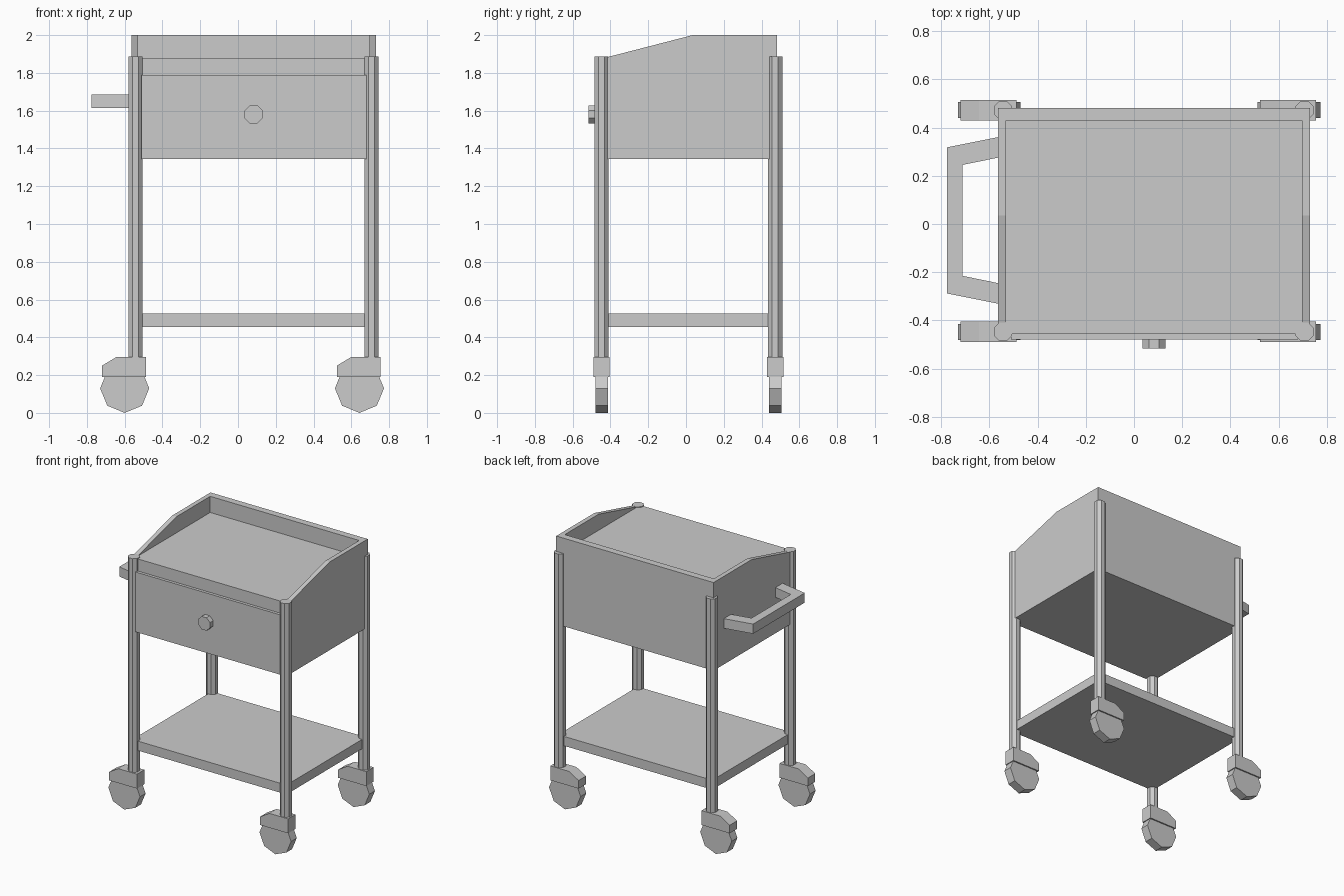
import bpy, bmesh, math
from mathutils import Vector

if "Cube" in bpy.data.objects:
    bpy.data.objects.remove(bpy.data.objects["Cube"])


def prism(name, pts, axis, lo, hi):
    """Extrude a 2D outline along axis; pts are (y,z), (x,z) or (x,y)."""
    def place(p, d):
        a, b = p
        return Vector({'x': (d, a, b), 'y': (a, d, b), 'z': (a, b, d)}[axis])
    bm = bmesh.new()
    face = bm.faces.new([bm.verts.new(place(p, lo)) for p in pts])
    ext = bmesh.ops.extrude_face_region(bm, geom=[face])
    move = place((0, 0), hi - lo)
    bmesh.ops.translate(bm, vec=move, verts=[v for v in ext['geom'] if isinstance(v, bmesh.types.BMVert)])
    bmesh.ops.recalc_face_normals(bm, faces=bm.faces)
    mesh = bpy.data.meshes.new(name)
    bm.to_mesh(mesh)
    bm.free()
    ob = bpy.data.objects.new(name, mesh)
    bpy.context.collection.objects.link(ob)
    return ob


def box(name, x0, x1, y0, y1, z0, z1):
    return prism(name, [(x0, y0), (x1, y0), (x1, y1), (x0, y1)], 'z', z0, z1)


def octagon(cx, cy, r, turn=0.0):
    return [(cx + r * math.cos(turn + i * math.pi / 4),
             cy + r * math.sin(turn + i * math.pi / 4)) for i in range(8)]


X0, X1, Y0, Y1 = -0.564, 0.73, -0.456, 0.482
TOP = 1.88
FLAT = math.pi / 8

# Cabinet, drawer front and knob
box("cabinet", X0, X1, Y0, Y1, 1.345, TOP)
box("drawer_front", -0.51, 0.68, -0.478, Y0, 1.345, 1.79)
prism("drawer_knob", octagon(0.083, 1.58, 0.052, FLAT), 'y', -0.517, -0.478)

# Raised tray rim with sloping sides
side = [(-0.43, TOP), (0.035, 2.0), (Y1, 2.0), (Y1, TOP)]
prism("rim_left", side, 'x', X0, X0 + 0.034)
prism("rim_right", side, 'x', X1 - 0.034, X1)
box("rim_back", X0 + 0.034, X1 - 0.034, 0.43, Y1, TOP, 2.0)

# Lower shelf
box("lower_shelf", -0.55, 0.717, -0.455, 0.478, 0.455, 0.525)

# Side push handle
prism("push_handle", [(-0.55, 0.363), (-0.775, 0.318), (-0.775, -0.288), (-0.55, -0.333),
                      (-0.55, -0.248), (-0.711, -0.215), (-0.711, 0.245), (-0.55, 0.278)],
      'z', 1.613, 1.685)

# Corner posts and casters
for xn, px, cx in (("left", -0.543, -0.6), ("right", 0.707, 0.643)):
    for yn, py in (("front", -0.447), ("back", 0.472)):
        tag = f"{yn}_{xn}"
        prism("post_" + tag, octagon(px, py, 0.041, FLAT), 'z', 0.29, 1.886)
        prism("caster_housing_" + tag,
              [(cx - 0.12, 0.19), (cx + 0.112, 0.19), (cx + 0.112, 0.297),
               (cx - 0.042, 0.297), (cx - 0.12, 0.25)],
              'y', py - 0.043, py + 0.043)
        prism("caster_wheel_" + tag, octagon(cx, 0.13, 0.13), 'y', py - 0.033, py + 0.033)
